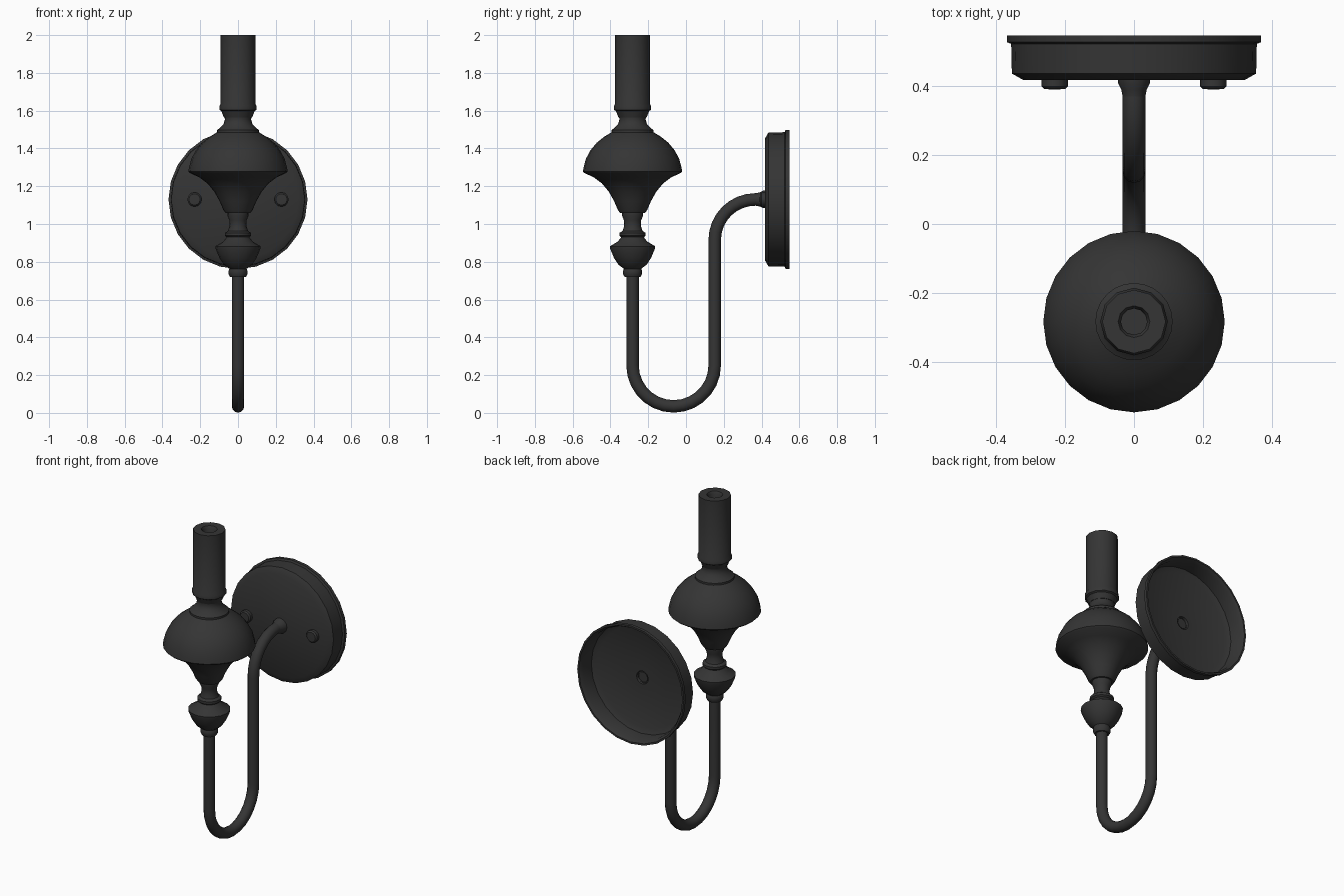
import bpy, bmesh, math
from math import sin, cos, pi, radians
from mathutils import Matrix, Vector

if "Cube" in bpy.data.objects:
    bpy.data.objects.remove(bpy.data.objects["Cube"])

LAMP_Y = -0.283      # axis of the candle and its turned stem
PLATE_Z = 1.13       # centre height of the wall plate

dark = bpy.data.materials.new("dark_metal")
dark.diffuse_color = (0.035, 0.035, 0.035, 1)
dark.use_nodes = True
dark.node_tree.nodes["Principled BSDF"].inputs["Base Color"].default_value = dark.diffuse_color


def finish(obj, angle=35):
    obj.data.materials.append(dark)
    bpy.ops.object.select_all(action='DESELECT')
    obj.select_set(True)
    bpy.context.view_layer.objects.active = obj
    bpy.ops.object.shade_smooth_by_angle(angle=radians(angle))


def lathe(name, profile, segments, origin, along_y=False):
    """Revolve (radius, height) points; radius 0 closes to a single point."""
    bm = bmesh.new()
    verts = [bm.verts.new((r, 0, h)) for r, h in profile]
    edges = [bm.edges.new(pair) for pair in zip(verts, verts[1:])]
    bmesh.ops.spin(bm, geom=verts + edges, cent=(0, 0, 0), axis=(0, 0, 1),
                   angle=2 * pi, steps=segments, use_duplicate=False)
    bmesh.ops.remove_doubles(bm, verts=bm.verts, dist=1e-5)
    bmesh.ops.recalc_face_normals(bm, faces=bm.faces)
    if along_y:
        bm.transform(Matrix.Rotation(-pi / 2, 4, 'X'))
    bm.transform(Matrix.Translation(origin))
    mesh = bpy.data.meshes.new(name)
    bm.to_mesh(mesh)
    bm.free()
    obj = bpy.data.objects.new(name, mesh)
    bpy.context.collection.objects.link(obj)
    finish(obj)
    return obj


def arc(cy, cz, radius, start, end, steps):
    return [Vector((0, cy + radius * cos(a), cz + radius * sin(a)))
            for a in (radians(start + (end - start) * i / steps) for i in range(steps + 1))]


lamp = (0, LAMP_Y, 0)

# Candle tube with collar and open socket
lathe("candle", [(0, 1.56), (0.075, 1.565), (0.088, 1.598), (0.098, 1.604), (0.098, 1.625),
                 (0.092, 1.637), (0.092, 2.0), (0.046, 2.0), (0.038, 1.985),
                 (0.038, 1.90), (0, 1.90)], 12, lamp)

# Broad mushroom-shaped bowl with flared underside
lathe("bowl", [(0, 1.575), (0.074, 1.575), (0.069, 1.555), (0.076, 1.53), (0.1, 1.505),
               (0.112, 1.497), (0.112, 1.485), (0.15, 1.462), (0.19, 1.43), (0.223, 1.39),
               (0.247, 1.345), (0.259, 1.30), (0.263, 1.278), (0.255, 1.27), (0.205, 1.247),
               (0.162, 1.215), (0.125, 1.17), (0.097, 1.12), (0.078, 1.075),
               (0.066, 1.058), (0, 1.058)], 24, lamp)

# Turned stem: neck, ring, small urn and lower bead
lathe("stem", [(0, 1.06), (0.056, 1.06), (0.056, 1.045), (0.046, 1.02), (0.044, 0.99),
               (0.053, 0.963), (0.069, 0.953), (0.069, 0.938), (0.06, 0.93), (0.078, 0.907),
               (0.12, 0.882), (0.118, 0.868), (0.098, 0.82), (0.075, 0.785), (0.046, 0.763),
               (0.05, 0.752), (0.05, 0.735), (0.042, 0.72), (0, 0.72)], 16, lamp)

# Swan-neck arm: down from the stem, round the U, up and into the plate
path = ([Vector((0, LAMP_Y, 0.75))]
        + arc(-0.0655, 0.252, 0.2175, 180, 360, 14)
        + arc(0.367, 0.915, 0.215, 180, 90, 8)
        + [Vector((0, 0.425, PLATE_Z))])
curve = bpy.data.curves.new("arm", 'CURVE')
curve.dimensions = '3D'
curve.bevel_depth = 0.033
curve.bevel_resolution = 4
spline = curve.splines.new('POLY')
spline.points.add(len(path) - 1)
for point, co in zip(spline.points, path):
    point.co = (*co, 1)
arm = bpy.data.objects.new("arm", curve)
bpy.context.collection.objects.link(arm)
bpy.context.view_layer.objects.active = arm
arm.select_set(True)
bpy.ops.object.convert(target='MESH')
arm = bpy.context.object
finish(arm, 50)

# Flared collar where the arm meets the plate
# (lathes along y use a flipped height so the profile reads in y)
wall = (0, 0, PLATE_Z)
lathe("arm_collar", [(0.033, 0.37), (0.037, 0.39), (0.046, 0.408), (0.047, 0.425)],
      12, wall, True)

# Hollow round wall plate with back flange and a central recess
lathe("wall_plate", [(0, 0.417), (0.32, 0.417), (0.354, 0.436), (0.356, 0.522),
                     (0.368, 0.527), (0.368, 0.547), (0.357, 0.547), (0.345, 0.525),
                     (0.342, 0.445), (0.31, 0.43), (0.04, 0.43), (0.038, 0.419), (0, 0.419)],
      24, wall, True)

# Pair of domed fixing screws
for side, label in ((-1, "left"), (1, "right")):
    lathe("screw_" + label, [(0, 0.39), (0.03, 0.391), (0.038, 0.399), (0.038, 0.42), (0, 0.42)],
          12, (side * 0.23, 0, PLATE_Z), True)
